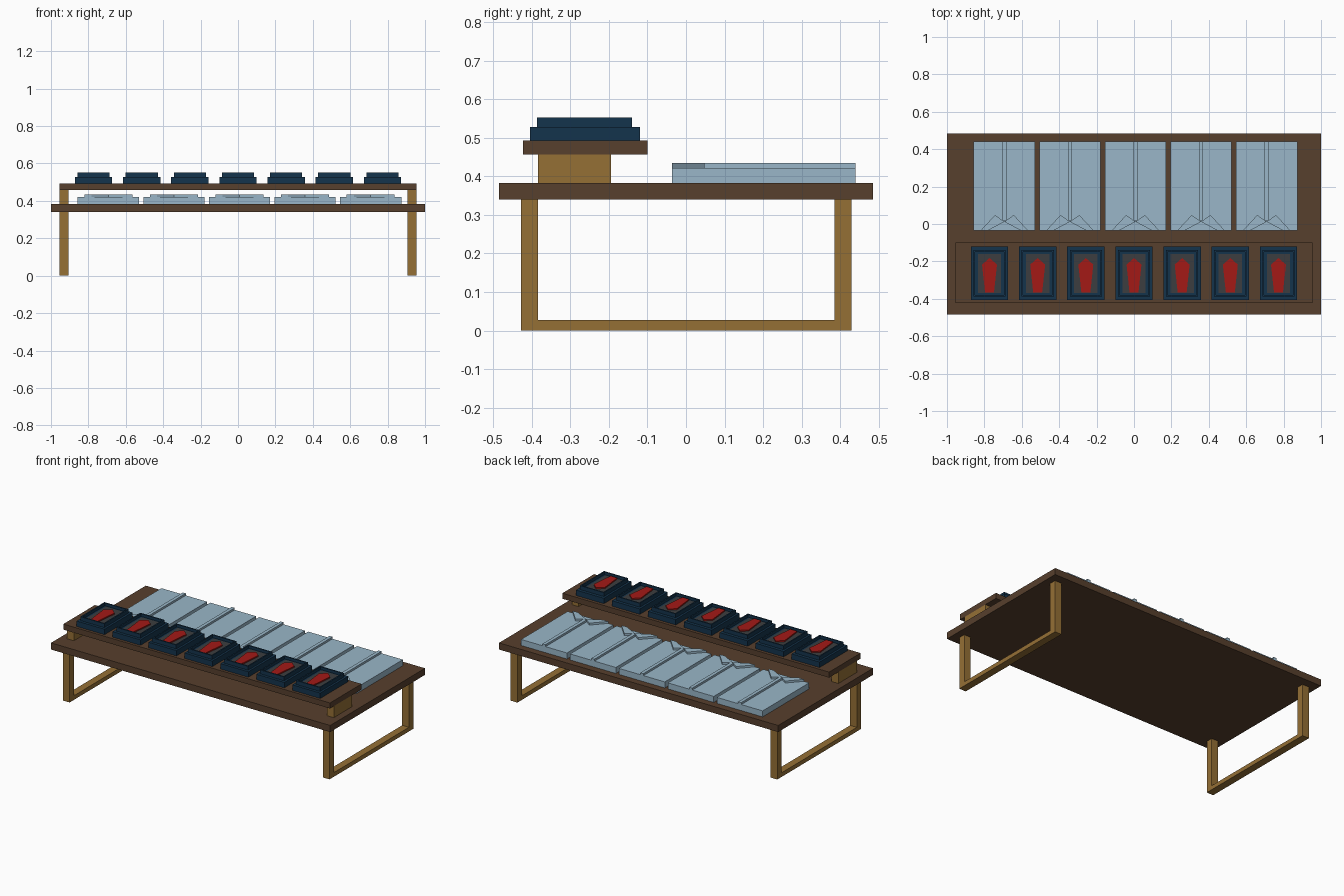
import bpy, bmesh

if "Cube" in bpy.data.objects:
    bpy.data.objects.remove(bpy.data.objects["Cube"])


def material(name, rgb):
    m = bpy.data.materials.new(name)
    m.diffuse_color = (*rgb, 1)
    m.use_nodes = True
    m.node_tree.nodes["Principled BSDF"].inputs["Base Color"].default_value = m.diffuse_color
    return m


DARK = material("dark_wood", (0.095, 0.05, 0.026))
LIGHT = material("light_wood", (0.30, 0.16, 0.036))
CLOTH = material("pale_blue_cloth", (0.32, 0.47, 0.58))
NAVY = material("navy_card", (0.007, 0.034, 0.073))
RED = material("red_silk", (0.37, 0.01, 0.008))
GREY = material("grey_lining", (0.045, 0.048, 0.05))


def finish(bm, name, mat):
    bmesh.ops.recalc_face_normals(bm, faces=bm.faces)
    me = bpy.data.meshes.new(name)
    bm.to_mesh(me)
    bm.free()
    me.materials.append(mat)
    ob = bpy.data.objects.new(name, me)
    bpy.context.collection.objects.link(ob)
    return ob


def prism(name, points, direction, mat):
    """Extrude a closed 3D outline along a direction."""
    bm = bmesh.new()
    face = bm.faces.new([bm.verts.new(p) for p in points])
    ext = bmesh.ops.extrude_face_region(bm, geom=[face])
    verts = [g for g in ext["geom"] if isinstance(g, bmesh.types.BMVert)]
    bmesh.ops.translate(bm, verts=verts, vec=direction)
    return finish(bm, name, mat)


def slab(name, outline, z0, z1, mat, x=0):
    return prism(name, [(px + x, py, z0) for px, py in outline], (0, 0, z1 - z0), mat)


def box(name, x0, x1, y0, y1, z0, z1, mat):
    return slab(name, [(x0, y0), (x1, y0), (x1, y1), (x0, y1)], z0, z1, mat)


# Table top and raised shelf
box("table_top", -1, 1, -0.485, 0.485, 0.34, 0.383, DARK)
box("raised_shelf", -0.955, 0.955, -0.423, -0.10, 0.457, 0.493, DARK)

# U-shaped leg frames and shelf supports at both ends
U = [(-0.428, 0.34), (-0.428, 0), (0.43, 0), (0.43, 0.34),
     (0.385, 0.34), (0.385, 0.027), (-0.384, 0.027), (-0.384, 0.34)]
for side, x in (("left", -0.955), ("right", 0.907)):
    prism(side + "_leg_frame", [(x, y, z) for y, z in U], (0.048, 0, 0), LIGHT)
    box(side + "_shelf_support", x, x + 0.048, -0.384, -0.195, 0.383, 0.457, LIGHT)

# Tie boxes: stepped base, recessed tray, lining and tie
TIE = [(0, -0.182), (0.04, -0.217), (0.024, -0.366), (-0.024, -0.366), (-0.04, -0.217)]
for i in range(7):
    x = (i - 3) * 0.2575
    box(f"tie_box_base_{i}", x - 0.1, x + 0.1, -0.405, -0.12, 0.493, 0.528, NAVY)
    tray = box(f"tie_box_tray_{i}", x - 0.086, x + 0.086, -0.387, -0.14, 0.528, 0.553, NAVY)
    bm = bmesh.new()
    bm.from_mesh(tray.data)
    top = max(bm.faces, key=lambda f: f.calc_center_median().z)
    bmesh.ops.inset_region(bm, faces=[top], thickness=0.012)
    rim = bmesh.ops.extrude_face_region(bm, geom=[top])
    bmesh.ops.delete(bm, geom=[top], context='FACES_ONLY')
    bmesh.ops.translate(bm, vec=(0, 0, -0.018),
                        verts=[g for g in rim["geom"] if isinstance(g, bmesh.types.BMVert)])
    bmesh.ops.recalc_face_normals(bm, faces=bm.faces)
    bm.to_mesh(tray.data)
    bm.free()
    box(f"tie_box_lining_{i}", x - 0.062, x + 0.062, -0.368, -0.16, 0.53, 0.538, GREY)
    slab(f"tie_{i}", TIE, 0.536, 0.546, RED, x)

# Folded shirts: body, button placket and two collar flaps
FLAP = [(0.0, 0.012), (0.05, 0.048), (0.128, -0.036), (0.09, -0.036)]
for i in range(5):
    x = 0.008 + (i - 2) * 0.3505
    box(f"shirt_body_{i}", x - 0.164, x + 0.164, -0.036, 0.44, 0.383, 0.422, CLOTH)
    box(f"shirt_placket_{i}", x - 0.011, x + 0.011, 0.018, 0.44, 0.422, 0.435, CLOTH)
    for side, s in (("left", -1), ("right", 1)):
        slab(f"shirt_{side}_collar_{i}", [(s * px, py) for px, py in FLAP],
             0.422, 0.435, CLOTH, x)
